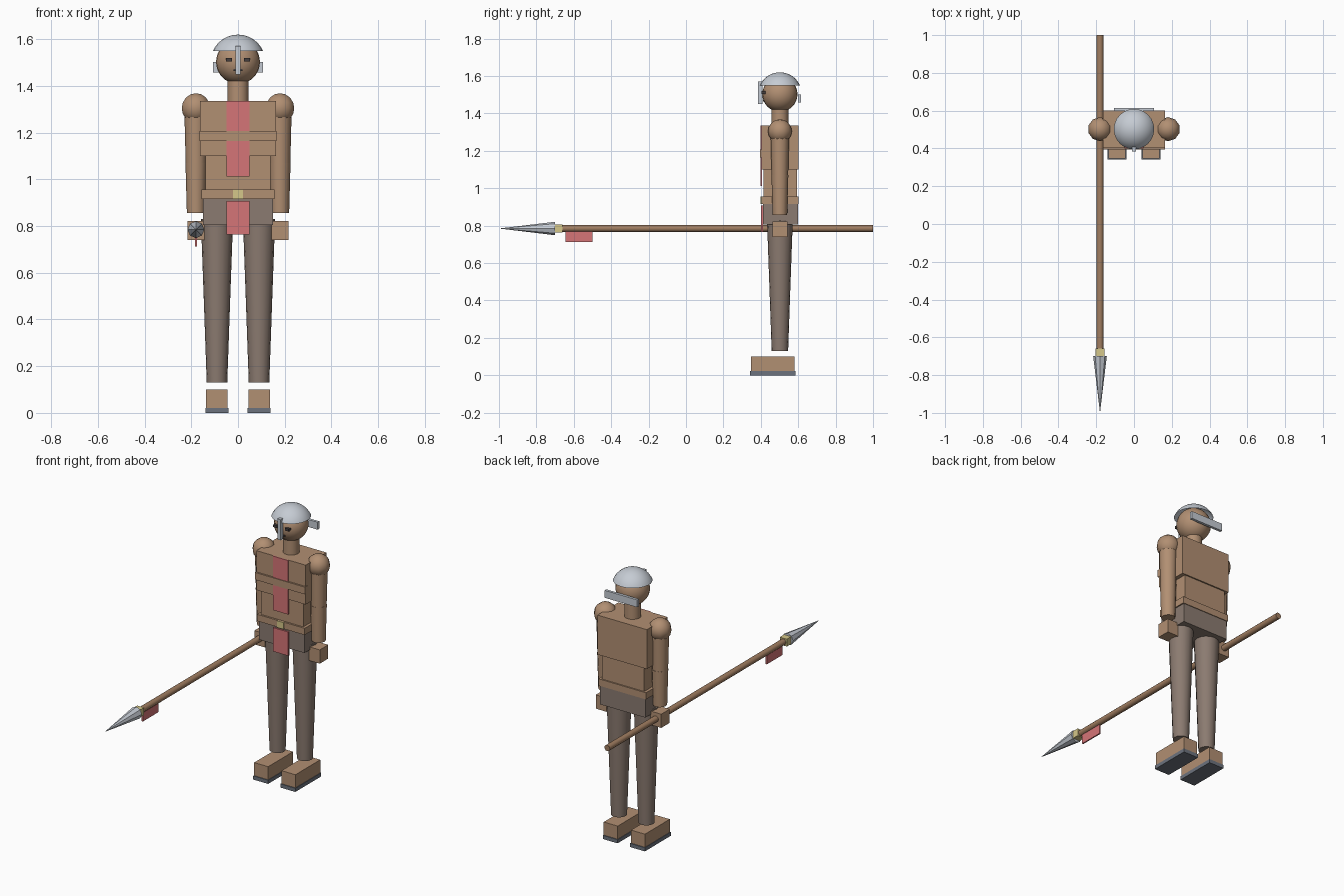
import bpy
import bmesh
from math import pi, radians
from mathutils import Matrix, Vector

if "Cube" in bpy.data.objects:
    bpy.data.objects.remove(bpy.data.objects["Cube"])

CY = 0.502          # depth at which the figure stands
SPEAR = (-0.18, 0.785)


def material(name, rgb):
    m = bpy.data.materials.new(name)
    m.use_nodes = True
    colour = [(c / 255) ** 2.2 for c in rgb] + [1]
    m.diffuse_color = colour
    m.node_tree.nodes["Principled BSDF"].inputs["Base Color"].default_value = colour
    return m


TAN = material("tan", (176, 142, 114))
TROUSERS = material("grey brown cloth", (138, 122, 112))
RED = material("faded red cloth", (212, 116, 118))
BRASS = material("brass", (212, 198, 136))
STEEL = material("steel", (196, 202, 210))
SOLE = material("slate sole", (108, 114, 124))
DARK = material("dark", (70, 64, 64))
WOOD = material("wood", (160, 125, 97))


def finish(name, bm, mat, smooth=False):
    mesh = bpy.data.meshes.new(name)
    bm.to_mesh(mesh)
    bm.free()
    mesh.materials.append(mat)
    obj = bpy.data.objects.new(name, mesh)
    bpy.context.collection.objects.link(obj)
    if smooth:
        bpy.ops.object.select_all(action="DESELECT")
        obj.select_set(True)
        bpy.context.view_layer.objects.active = obj
        bpy.ops.object.shade_smooth_by_angle(angle=radians(40))
    return obj


def box(name, mat, x, y, z):
    """Box from its (low, high) range on each axis."""
    lo, hi = Vector((x[0], y[0], z[0])), Vector((x[1], y[1], z[1]))
    bm = bmesh.new()
    bmesh.ops.create_cube(bm, size=1, matrix=Matrix.Translation((lo + hi) / 2)
                          @ Matrix.Diagonal((hi - lo).to_4d()))
    return finish(name, bm, mat)


def wide_box(name, mat, half, y, z):
    return box(name, mat, (-half, half), y, z)


def tube(name, mat, start, end, r1, r2, sides=16):
    """Tapered round bar between two points."""
    a, b = Vector(start), Vector(end)
    turn = (b - a).to_track_quat("Z", "Y").to_matrix().to_4x4()
    bm = bmesh.new()
    bmesh.ops.create_cone(bm, cap_ends=True, segments=sides, radius1=r1, radius2=r2,
                          depth=(b - a).length,
                          matrix=Matrix.Translation((a + b) / 2) @ turn)
    return finish(name, bm, mat, True)


def ball(name, mat, centre, r, u, v, cut=None):
    """Sphere, optionally keeping only the open cap above a height."""
    bm = bmesh.new()
    bmesh.ops.create_uvsphere(bm, u_segments=u, v_segments=v, radius=r,
                              matrix=Matrix.Translation(centre))
    if cut is not None:
        bmesh.ops.bisect_plane(bm, geom=bm.verts[:] + bm.edges[:] + bm.faces[:],
                               plane_co=(0, 0, cut), plane_no=(0, 0, 1), clear_inner=True)
    return finish(name, bm, mat, True)


# Torso
wide_box("chest", TAN, 0.163, (0.405, 0.602), (1.10, 1.335))
wide_box("abdomen", TAN, 0.14, (0.415, 0.594), (0.92, 1.10))
wide_box("belt", TAN, 0.157, (0.404, 0.602), (0.917, 0.957))
wide_box("pelvis", TROUSERS, 0.15, (0.412, 0.598), (0.805, 0.917))
wide_box("chest_strap", TAN, 0.165, (0.395, 0.42), (1.165, 1.208))
wide_box("buckle", BRASS, 0.022, (0.398, 0.406), (0.917, 0.957))

# Cloth panels
wide_box("tabard_panel", RED, 0.05, (0.399, 0.407), (1.013, 1.335))
wide_box("hip_panel", RED, 0.05, (0.402, 0.411), (0.765, 0.907))

# Head and helmet
tube("neck", TAN, (0, CY, 1.32), (0, CY, 1.44), 0.045, 0.045)
ball("head", TAN, (0, CY, 1.503), 0.094, 24, 16)
ball("helmet", STEEL, (0, CY, 1.503), 0.117, 24, 24, cut=1.55)
wide_box("nose_guard", STEEL, 0.01, (0.385, 0.41), (1.45, 1.572))
wide_box("neck_guard", STEEL, 0.107, (0.598, 0.614), (1.458, 1.502))
wide_box("mouth", DARK, 0.02, (0.411, 0.42), (1.464, 1.472))

# Paired parts
for s, side in ((1, "left"), (-1, "right")):
    def part(name):
        return side + "_" + name

    def span(centre, half):
        return (s * centre - half, s * centre + half)

    arm, leg = s * 0.18, s * 0.09
    box(part("eye"), DARK, span(0.038, 0.013), (0.405, 0.425), (1.505, 1.52))
    ball(part("shoulder"), TAN, (arm, CY, 1.305), 0.064, 10, 8)
    tube(part("upper_arm"), TAN, (arm, CY, 1.30), (arm, CY, 1.07), 0.05, 0.044, 12)
    tube(part("forearm"), TAN, (arm, CY, 1.07), (arm, CY, 0.856), 0.045, 0.039, 12)
    box(part("hand"), TAN, span(0.18, 0.036), (0.462, 0.542), (0.74, 0.822))
    tube(part("thigh"), TROUSERS, (leg, CY, 0.83), (leg, CY, 0.47), 0.069, 0.056)
    tube(part("shin"), TROUSERS, (leg, CY, 0.47), (leg, CY, 0.13), 0.056, 0.044)
    box(part("boot"), TAN, span(0.09, 0.046), (0.347, 0.581), (0.022, 0.10))
    box(part("sole"), SOLE, span(0.09, 0.049), (0.342, 0.586), (0, 0.022))

# Spear
sx, sz = SPEAR
tube("spear_shaft", WOOD, (sx, 1, sz), (sx, -0.68, sz), 0.018, 0.018, 12)
box("spear_collar", BRASS, (sx - 0.023, sx + 0.023), (-0.705, -0.66), (sz - 0.022, sz + 0.022))
tube("spear_head", STEEL, (sx, -0.70, sz), (sx, -1, sz), 0.036, 0, 8)
box("spear_pennant", RED, (sx - 0.004, sx + 0.004), (-0.645, -0.50), (0.713, 0.768))
